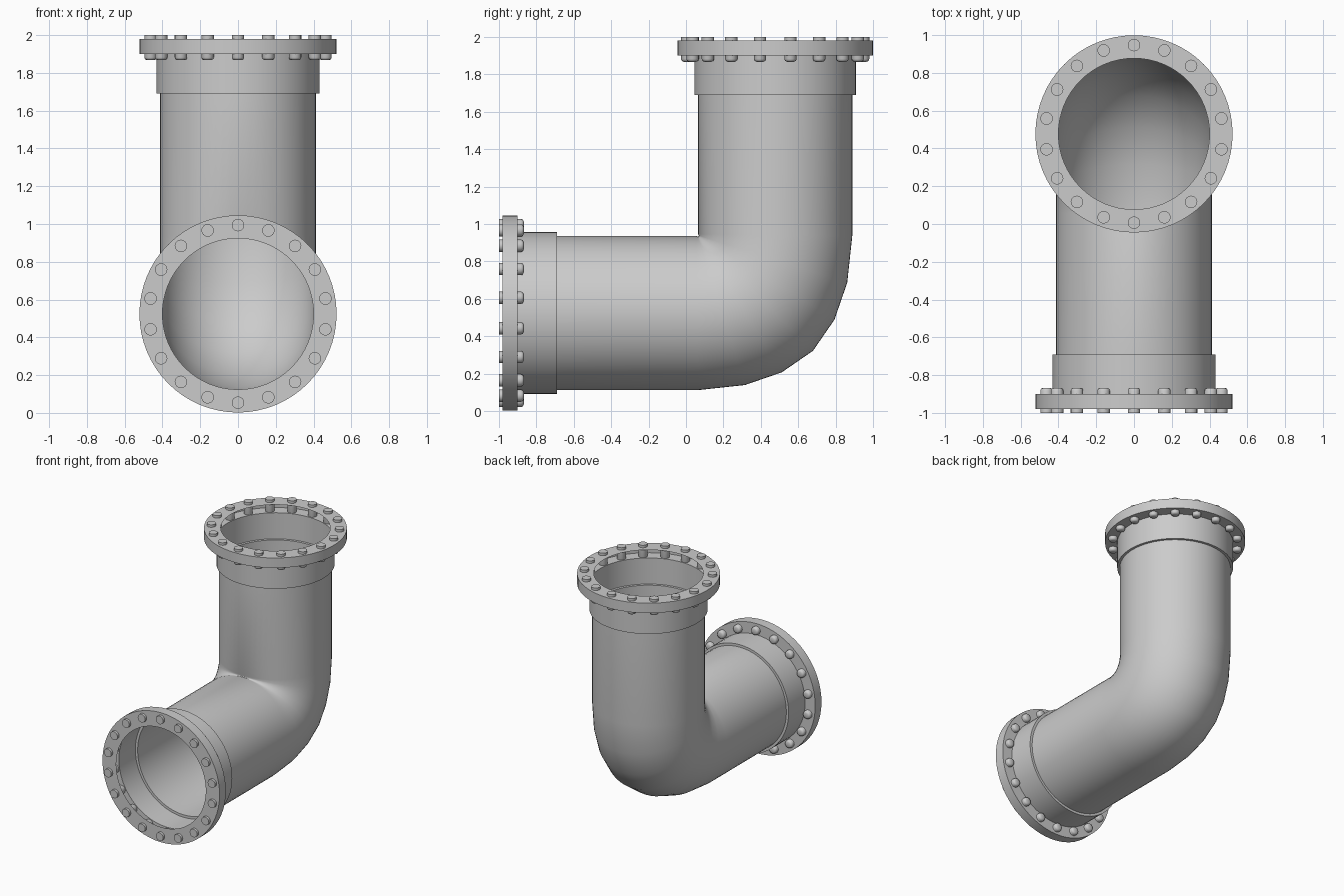
import bpy, bmesh, math
from mathutils import Matrix, Vector

if "Cube" in bpy.data.objects:
    bpy.data.objects.remove(bpy.data.objects["Cube"])

SEG = 64
ZC, YC = 0.524, 0.477          # axis heights of the horizontal and vertical runs
R_PIPE = 0.412


def finish(bm, name, angle=30):
    bmesh.ops.recalc_face_normals(bm, faces=bm.faces[:])
    me = bpy.data.meshes.new(name)
    bm.to_mesh(me)
    bm.free()
    ob = bpy.data.objects.new(name, me)
    bpy.context.collection.objects.link(ob)
    bpy.ops.object.select_all(action='DESELECT')
    ob.select_set(True)
    bpy.context.view_layer.objects.active = ob
    bpy.ops.object.shade_smooth_by_angle(angle=math.radians(angle))
    return ob


def bridge_rings(bm, rings):
    for a, b in zip(rings, rings[1:]):
        n = len(a)
        for i in range(n):
            j = (i + 1) % n
            bm.faces.new((a[i], a[j], b[j], b[i]))


def lathe(bm, profile, seg, mat, cap=False):
    rings = []
    for r, z in profile:
        rings.append([bm.verts.new(mat @ Vector((r * math.cos(t), r * math.sin(t), z)))
                      for t in (2 * math.pi * i / seg for i in range(seg))])
    bridge_rings(bm, rings)
    if cap:
        bm.faces.new(rings[0])
        bm.faces.new(rings[-1])


# Pipe body: straight run, tight elbow with coarse outer bend, straight run
inner = Vector((YC - R_PIPE, ZC + R_PIPE))
D = 2 * R_PIPE
half = [(0, D), (0.25, 0.797), (0.447, 0.729), (0.614, 0.614)]
bend = half + [(b, a) for a, b in reversed(half[:-1])]
sections = [(Vector((-0.69, inner.y)), Vector((-0.69, inner.y - D)))]
for oy, oz in bend:
    d = Vector((oy, -oz))
    sections.append((inner + d.normalized() * 0.008 - Vector((0.008, -0.008)) * 0.5, inner + d))
sections[1] = (inner - Vector((0.01, 0)), sections[1][1])
sections[-1] = (inner + Vector((0, 0.01)), sections[-1][1])
sections.append((Vector((inner.x, 1.69)), Vector((inner.x + D, 1.69))))

bm = bmesh.new()
rings = []
for i, o in sections:
    mid, arm = (i + o) / 2, (o - i) / 2
    ring = []
    for k in range(SEG):
        t = 2 * math.pi * k / SEG
        p = mid + arm * math.sin(t)
        ring.append(bm.verts.new((R_PIPE * math.cos(t), p.x, p.y)))
    rings.append(ring)
bridge_rings(bm, rings)
finish(bm, "elbow_pipe", 60)

# Local z points out of each pipe end, with z = 0 at the outermost bolt face
ends = {
    "front": Matrix.Translation((0, -1, ZC)) @ Matrix.Rotation(math.pi / 2, 4, 'X'),
    "top": Matrix.Translation((0, YC, 2)),
}
for label, mat in ends.items():
    # Hollow flange ring and collar
    bm = bmesh.new()
    lathe(bm, [(0.40, -0.02), (0.522, -0.02), (0.522, -0.10), (0.432, -0.10),
               (0.432, -0.31), (R_PIPE, -0.31)], SEG, mat)
    finish(bm, label + "_flange")

    # Ring of through bolts, flat outside and rounded behind
    bm = bmesh.new()
    for k in range(18):
        a = math.radians(90 + 20 * k)
        m = mat @ Matrix.Translation((0.47 * math.cos(a), 0.47 * math.sin(a), 0))
        lathe(bm, [(0.033, 0), (0.033, -0.118), (0.029, -0.128), (0.018, -0.133)],
              16, m, cap=True)
    finish(bm, label + "_bolts", 45)
